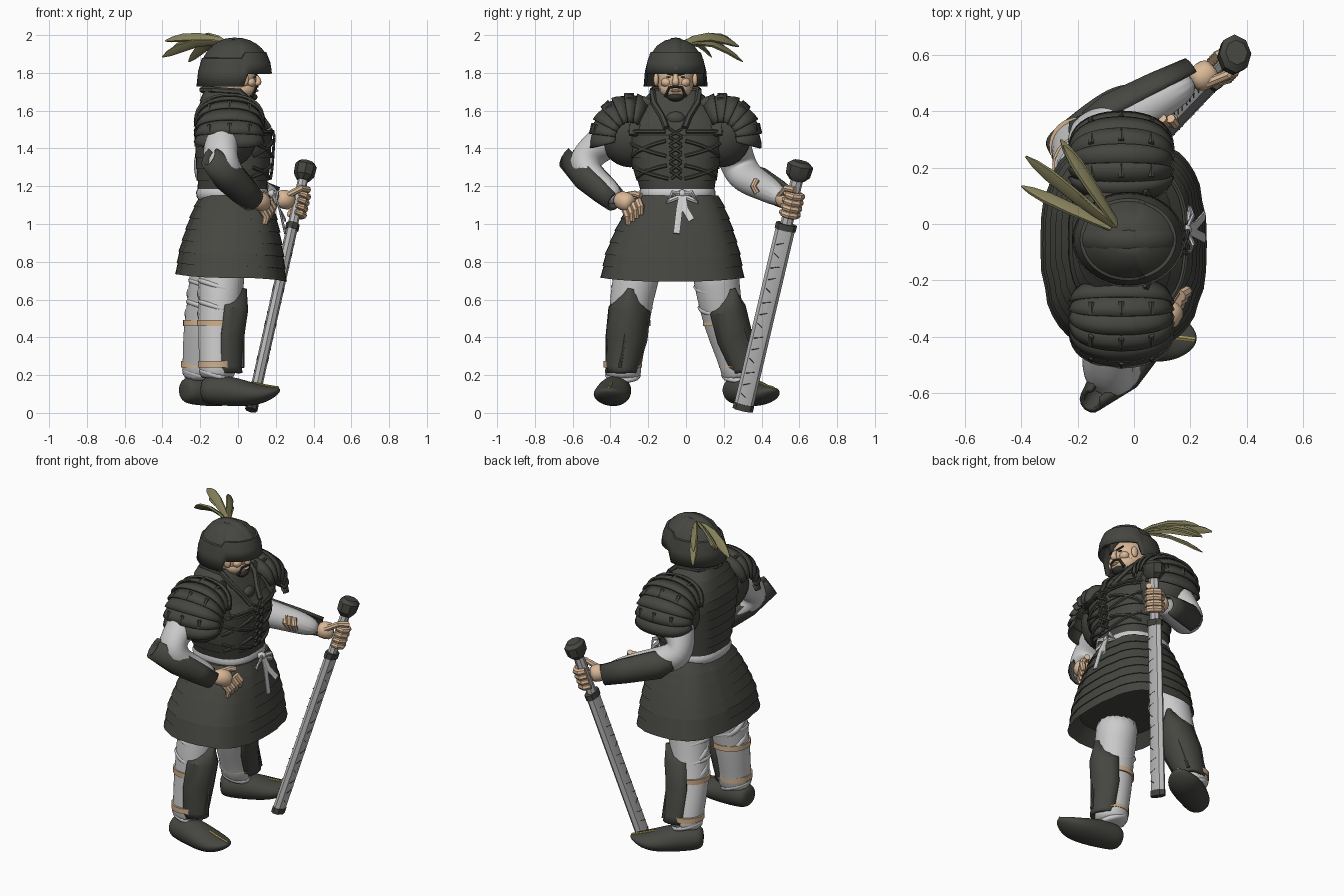
import bpy, math
from math import sin, cos, pi, radians
from mathutils import Vector as V

default_cube = bpy.data.objects.get("Cube")
if default_cube:
    bpy.data.objects.remove(default_cube)


def material(name, red, green, blue):
    mat = bpy.data.materials.new(name)
    mat.use_nodes = True
    colour = (red, green, blue, 1)
    mat.diffuse_color = colour
    shader = mat.node_tree.nodes["Principled BSDF"]
    shader.inputs["Base Color"].default_value = colour
    shader.inputs["Roughness"].default_value = .8
    return mat


ARMOUR = material("dark armour", .06, .062, .052)
CLOTH = material("pale cloth", .6, .6, .6)
WRAP = material("grey wrapping", .52, .52, .52)
SKIN = material("skin", .7, .48, .31)
TAN = material("tan strap", .64, .44, .27)
BLACK = material("black hair", .03, .03, .027)
PLUME = material("olive plume", .25, .23, .11)
GOLD = material("gold thread", .45, .36, .1)


def loft(name, rings, mat, closed=True, caps=True, subdivide=0, thickness=0, angle=35):
    """Skin a list of point rings with quads."""
    count = len(rings[0])
    verts = [tuple(p) for ring in rings for p in ring]
    faces = []
    for i in range(len(rings) - 1):
        for j in range(count if closed else count - 1):
            k = (j + 1) % count
            faces.append((i * count + j, i * count + k, (i + 1) * count + k, (i + 1) * count + j))
    if closed and caps:
        faces.append(tuple(reversed(range(count))))
        faces.append(tuple(range(len(verts) - count, len(verts))))
    mesh = bpy.data.meshes.new(name)
    mesh.from_pydata(verts, [], faces)
    mesh.materials.append(mat)
    mesh.shade_smooth()
    if not subdivide:
        mesh.set_sharp_from_angle(angle=radians(angle))
    obj = bpy.data.objects.new(name, mesh)
    bpy.context.collection.objects.link(obj)
    if thickness:
        obj.modifiers.new("Thickness", "SOLIDIFY").thickness = thickness
    if subdivide:
        obj.modifiers.new("Rounding", "SUBSURF").levels = subdivide
        obj.modifiers["Rounding"].render_levels = subdivide


def tube(name, path, radii, mat, hint=(0, 0, 1), sides=10, subdivide=0, arc=None, **options):
    """Sweep an ellipse (or an arc of it) along a path; first radius lies along the hint."""
    path = [V(p) for p in path]
    if not isinstance(radii, list):
        radii = [radii] * len(path)
    rings = []
    for i, (p, r) in enumerate(zip(path, radii)):
        a, b = r if isinstance(r, tuple) else (r, r)
        d = (path[min(i + 1, len(path) - 1)] - path[max(i - 1, 0)]).normalized()
        u = (V(hint) - d * d.dot(V(hint))).normalized()
        w = d.cross(u)
        if arc:
            turns = [radians(-arc + 2 * arc * j / sides) for j in range(sides + 1)]
        else:
            turns = [2 * pi * j / sides for j in range(sides)]
        rings.append([p + u * a * cos(t) + w * b * sin(t) for t in turns])
    loft(name, rings, mat, closed=not arc, subdivide=subdivide, **options)


def ball(name, centre, size, mat):
    bpy.ops.mesh.primitive_uv_sphere_add(segments=24, ring_count=14, radius=1, location=centre)
    obj = bpy.context.object
    obj.name, obj.scale = name, size
    obj.data.materials.append(mat)
    obj.data.shade_smooth()


def surface(profile, z, turn, grow=0, power=.75):
    """Point on a stack of (z, centre x, centre y, half x, half y) rounded sections."""
    row = profile[-1] if z > profile[0][0] else profile[0]
    for low, high in zip(profile, profile[1:]):
        if low[0] <= z <= high[0]:
            t = (z - low[0]) / (high[0] - low[0])
            row = [a + (b - a) * t for a, b in zip(low, high)]
    _, cx, cy, rx, ry = row
    c, s = cos(turn), sin(turn)
    return V((cx + math.copysign(abs(c) ** power, c) * (rx + grow),
              cy + math.copysign(abs(s) ** power, s) * (ry + grow), z))


def plated(name, profile, rows, step, groove=0, sag=0):
    """Overlapping rows of plates, each flaring at its lower edge."""
    bottom, top = profile[0][0], profile[-1][0]
    rings, count = [], 40
    for i in range(rows):
        for z, grow in ((bottom + (top - bottom) * i / rows, step),
                        (bottom + (top - bottom) * (i + 1) / rows, -step / 2)):
            ring = []
            for j in range(count):
                t = 2 * pi * j / count
                p = surface(profile, z, t, grow - (groove if j % 5 == 2 else 0))
                p.z -= sag * cos(t) * abs(cos(t)) * (top - z) / (top - bottom)
                ring.append(p)
            rings.append(ring)
    inner = [surface(profile, bottom + .08, 2 * pi * j / count, -.05) for j in range(count)]
    loft(name, [inner] + rings, ARMOUR, angle=25)


MID = -.055  # the body's centre line across y

# Trunk armour, waist sash and skirt
trunk = [(1.17, -.03, -.045, .18, .19), (1.3, -.025, MID, .195, .23), (1.49, -.025, MID, .207, .265),
         (1.52, -.045, MID, .185, .26), (1.62, -.06, MID, .15, .21), (1.71, -.07, MID, .11, .12)]
skirt = [(.715, -.037, -.072, .292, .378), (.85, -.035, -.07, .276, .355), (1, -.025, -.06, .24, .3),
         (1.1, -.02, -.05, .207, .25), (1.15, -.015, -.045, .185, .218)]
plated("trunk_armour", trunk, 9, .004)
plated("armour_skirt", skirt, 7, .004, .006, .02)
loft("waist_sash", [[surface(trunk, z, 2 * pi * j / 32, g) for j in range(32)]
                    for z, g in ((1.13, 0), (1.145, .01), (1.17, .012), (1.185, .003))], CLOTH)

# Raised chest ribs, laces and collar
for side in (-1, 1):
    for k, (start, end) in enumerate(((1.49, 1.49), (1.44, 1.36), (1.36, 1.43), (1.31, 1.25), (1.24, 1.3))):
        path = [surface(trunk, start + (end - start) * t / 6, side * (.12 + t * .17), .003) for t in range(7)]
        tube(f"chest_rib_{k}", path, .01, ARMOUR, sides=6)
    collar = [surface(trunk, z, side * t, .01) for z, t in
              ((1.51, .1), (1.57, .2), (1.64, .5), (1.7, 1), (1.71, 2), (1.71, 3.1))]
    tube("collar_edge", collar, .017, ARMOUR, sides=6)
    tube("shoulder_strap", [surface(trunk, z, side * .85, .008) for z in (1.47, 1.53, 1.59, 1.66)],
         (.012, .035), ARMOUR, hint=(1, 0, 0), sides=6)
    for k in range(6):
        z = 1.24 + k * .045
        tube("chest_lace", [surface(trunk, z, -.06 * side, .012), surface(trunk, z + .04, .06 * side, .012)],
             .008, ARMOUR, sides=6)
ball("throat_knot", (.11, MID, 1.56), (.03, .05, .035), ARMOUR)

# Sash bow with hanging ends
ball("sash_knot", (.18, -.02, 1.16), (.025, .025, .022), CLOTH)
for side, drop in ((-1, .95), (1, 1.02)):
    tube("bow_loop", [(.185, -.02, 1.16), (.21, -.02 + side * .05, 1.165), (.2, -.02 + side * .08, 1.12),
                      (.185, -.02, 1.15)], (.008, .015), CLOTH, hint=(1, 0, 0), sides=6)
    tube("sash_end", [(.19, -.02, 1.16), (.22, side * .015 - .02, 1.08), (.25, side * .04 - .01, drop)],
         (.006, .02), CLOTH, hint=(1, 0, 0), sides=6)

# Shoulder guards: fanned lames running from chest to back, with ties
for side, label in ((-1, "right"), (1, "left")):
    def guard_point(fan, sweep, grow):
        bulge = max(sin(sweep), 0) ** .45
        lift = cos(fan) * (.225 + grow) * bulge
        out = sin(fan) * (.2 + grow) * bulge
        return V((-.045 + (.172 + grow) * cos(sweep), MID + side * (.24 + out), 1.45 + lift))
    lames = 7
    for k in range(lames):
        first, last = (radians(-30 + 130 * (k + e) / lames) for e in (0, 1.12))
        rows = [[guard_point(first + (last - first) * f, pi * (.04 + .92 * j / 20), g) for j in range(21)]
                for f, g in ((0, -.008), (.6, .002), (1, .008))]
        loft(f"{label}_shoulder_lame", rows, ARMOUR, closed=False, thickness=.012 * side)
        for part in (.3, .5, .7):
            ends = [guard_point(first + (last - first) * f, pi * part, .009) for f in (.3, .95)]
            if k % 2:
                tube(f"{label}_shoulder_tie", ends, .011, ARMOUR, sides=6)
    ball(f"{label}_shoulder_padding", (-.05, MID + side * .24, 1.47), (.15, .16, .17), ARMOUR)

# Head, face and hair
ball("head", (-.02, MID, 1.77), (.118, .1, .13), SKIN)
tube("neck", [(-.05, MID, 1.62), (-.03, MID, 1.75)], .09, SKIN, hint=(1, 0, 0), sides=16)
ball("jaw", (.02, MID, 1.715), (.08, .085, .06), SKIN)
tube("nose", [(.085, MID, 1.8), (.108, MID, 1.765), (.114, MID, 1.75), (.08, MID, 1.735)],
     [.01, .016, .024, .012], SKIN, hint=(0, 1, 0), subdivide=1)
ball("chin_beard", (.058, MID, 1.672), (.045, .045, .025), BLACK)
ball("lips", (.093, MID, 1.706), (.016, .028, .008), TAN)
for side in (-1, 1):
    tube("moustache", [(.103, MID, 1.728), (.093, MID + side * .035, 1.722), (.072, MID + side * .052, 1.675)],
         [.007, .008, .011], BLACK, sides=6)
    tube("eyebrow", [(.098, MID + side * .015, 1.79), (.085, MID + side * .06, 1.803)], .006, BLACK, sides=6)
    ball("eye", (.088, MID + side * .037, 1.778), (.008, .012, .004), BLACK)
    ball("cheek", (.066, MID + side * .048, 1.75), (.028, .03, .025), SKIN)
    ball("ear", (.035, MID + side * .103, 1.765), (.022, .014, .035), SKIN)


# Helmet: dome with an open front, flared band and crest
def helmet_point(turn, t, grow=0):
    lowest = 1.795 if abs(turn) < radians(68) else 1.728
    z = lowest + (1.97 + grow - lowest) * cos(t * pi / 2)
    r = sin(t * pi / 2) ** .9 + grow
    return V((-.02 + .186 * r * cos(turn), MID + .156 * r * sin(turn), z))


turns = [radians(-180 + 7.5 * j) for j in range(48)]
levels = [(.02, 0), (.2, 0), (.4, 0), (.6, 0), (.64, .02), (.8, .01), (1, .01)]
loft("helmet", [[helmet_point(a, t, g) for a in turns] for t, g in levels], ARMOUR, caps=False, thickness=.012)
crest = [helmet_point(0, t / 8, .005) for t in range(8, 0, -1)]
crest += [helmet_point(pi, t / 8, .005) for t in range(0, 8)]
tube("helmet_crest", crest, (.034, .012), ARMOUR, hint=(0, 1, 0), sides=8)

# Plume feathers, tilted so their blades show from the side and from above
root = V((-.045, -.03, 1.95))
for x, y, z, lift, lean in ((-.26, .3, 1.86, .05, .6), (-.385, .24, 1.97, .03, -.7), (-.4, .135, 1.885, .04, .7),
                            (-.34, .2, 1.94, .04, -.9), (-.25, .28, 1.94, .045, .9)):
    tip = V((x, y, z))
    path = [root.lerp(tip, t) + V((0, 0, lift * sin(pi * t))) for t in (0, .25, .5, .75, .9, 1)]
    tube("feather", path, [(.006, .012), (.01, .022), (.011, .029), (.011, .03), (.009, .02), (.002, .005)],
         PLUME, hint=(lean, lean, 1), sides=6)

# Legs: trousers, straps, greaves and boots
right_leg = [(-.08, -.23, .85), (-.09, -.275, .68), (-.095, -.295, .55), (-.11, -.31, .4), (-.11, -.335, .24), (-.11, -.335, .17)]
left_leg = [(-.12, .14, .85), (-.14, .165, .68), (-.16, .185, .55), (-.19, .225, .4), (-.2, .28, .24), (-.2, .29, .17)]
for label, path, facing, heading, foot in (("right", right_leg, (1, -.12, 0), (1, -.12, 0), (0, -.385)),
                                           ("left", left_leg, (.75, .66, 0), (.85, .55, 0), (-.125, .345))):
    path, ahead, toward = [V(p) for p in path], V(facing).normalized(), V(heading).normalized()
    tube(f"{label}_trouser", path, [.135, .122, .115, .107, .093, .108], CLOTH, hint=facing, sides=16, subdivide=1)
    for k, (a, t, r) in enumerate(((1, .1, .128), (1, .55, .126), (1, .95, .123), (2, .3, .118), (4, .6, .1))):
        p = path[a].lerp(path[a + 1], t) - ahead * .008
        slope = V((.008, .02 * (k % 2), .024))
        tube(f"{label}_fold_{k}", [p - slope, p, p + slope], [r - .02, r + .006, r - .02],
             CLOTH, hint=facing, sides=16, subdivide=1)
    for a, t, r in ((2, .5, .116), (4, -.25, .102)):
        p = path[a].lerp(path[a + 1], t)
        tube(f"{label}_leg_strap", [p - V((0, 0, .016)), p + V((0, 0, .016))], r, TAN, hint=facing, sides=24)
    shin = [path[1].lerp(path[2], .15), path[2], path[3], path[4], path[4].lerp(path[5], .4)]
    tube(f"{label}_greave", [p + ahead * .008 for p in shin],
         [(.13, .03), (.142, .115), (.135, .115), (.122, .09), (.128, .085)], ARMOUR, hint=facing,
         sides=8, arc=78, thickness=.02, angle=30)
    tube(f"{label}_greave_ridge", [p + ahead * .135 for p in shin[1:4]], .01, ARMOUR, sides=6, hint=facing)
    base = V((foot[0], foot[1], 0))
    shape = [(-.2, .12, .05, .05), (-.17, .12, .075, .08), (-.08, .12, .085, .09), (.02, .105, .075, .1),
             (.12, .095, .055, .1), (.19, .11, .03, .065), (.225, .125, .01, .02)]
    tube(f"{label}_boot", [base + toward * s + V((0, 0, z)) for s, z, a, b in shape],
         [(a, b) for s, z, a, b in shape], ARMOUR, sides=12, subdivide=2)
    tube(f"{label}_boot_seam", [base + toward * s + V((0, 0, z)) for s, z in ((.08, .158), (.15, .143), (.218, .132))],
         .008, GOLD, sides=6)

# Sheathed sword planted on the ground
tip, butt = V((.07, .3, .015)), V((.365, .61, 1.33))
axis = (butt - tip).normalized()
across = (V((0, 1, 0)) - axis * axis.y).normalized()
outward = across.cross(axis)


def sword(name, start, end, size, mat):
    tube(name, [tip.lerp(butt, start), tip.lerp(butt, end)], size, mat, hint=across, sides=8)


sword("sheath", .01, .74, (.052, .03), WRAP)
sword("sheath_tip", 0, .025, (.055, .033), ARMOUR)
sword("sheath_mouth", .725, .75, (.057, .036), ARMOUR)
sword("sword_grip", .74, .95, (.033, .027), WRAP)
tube("sword_pommel", [tip.lerp(butt, t) for t in (.925, .945, .985, 1)],
     [(.04, .035), (.066, .055), (.07, .058), (.045, .04)], ARMOUR, hint=across, sides=8)
for k in range(14):
    for face in (-1, 1):
        p = tip.lerp(butt, .06 + k * .047) + outward * face * .029
        slant = axis * (.008 if k % 3 else -.01)
        tube("wrapping_line", [p - across * .03 - slant, p + across * (.008 * (k % 3)) + slant],
             .0022, ARMOUR, sides=4)

# Arms: sleeves and bracers
right_arm = [(-.06, -.32, 1.52), (-.09, -.45, 1.42), (-.1, -.57, 1.32), (-.01, -.46, 1.21), (.09, -.36, 1.13)]
left_arm = [(-.08, .23, 1.48), (-.14, .26, 1.36), (-.18, .3, 1.25), (.04, .41, 1.2), (.22, .515, 1.13)]
for label, joints, guard, start, arc in (("right", right_arm, (-.5, -.6, -.3), -.22, 140),
                                         ("left", left_arm, (-.5, .8, .1), .1, 80)):
    joints = [V(p) for p in joints]
    tube(f"{label}_sleeve", joints, [.1, .1, .1, .075, .058], CLOTH, hint=guard, sides=14, subdivide=2)
    elbow, wrist = joints[2], joints[4]
    tube(f"{label}_bracer", [elbow.lerp(wrist, t) + V(guard) * .02 for t in (start, .3, .7, 1)],
         [(.07, .045), (.088, .088), (.078, .078), (.065, .065)], ARMOUR, hint=guard, sides=10,
         arc=arc, thickness=.018)
for k in range(3):
    tube("left_bracer_knot", [(.07 + .03 * k, .375, 1.235), (.085 + .03 * k, .355, 1.2), (.1 + .02 * k, .375, 1.165)],
         .017, SKIN, hint=(0, 1, 0), sides=8)

# Left hand gripping the sword
grip = tip.lerp(butt, .835)
tube("left_palm", [(.2, .5, 1.14), (.25, .525, 1.13), grip - outward * .03], [.045, .058, .05], SKIN, subdivide=1)
for k in range(4):
    centre = grip + axis * (.034 * k - .06)
    curl = [centre + (across * cos(t) + outward * sin(t)) * .043 for t in (-.9, 0, .8, 1.6, 2.4, 3.2)]
    tube("left_finger", curl, [.019, .021, .021, .02, .018, .013], SKIN, hint=axis, sides=8)
tube("left_thumb", [(.26, .5, 1.15), grip + axis * .07 - across * .045, grip + axis * .08 + outward * .04], .018, SKIN, sides=8)

# Right hand resting on the hip
tube("right_palm", [(.08, -.37, 1.14), (.12, -.325, 1.12), (.15, -.28, 1.1)], [.045, .058, .048], SKIN, subdivide=1)
for k in range(4):
    start = V((.165 - .012 * k, -.255 - .022 * k, 1.125 - .017 * k))
    tube("right_finger", [start, start + V((.022, .015, -.035)), start + V((.012, .015, -.075))],
         [.021, .02, .015], SKIN, hint=(0, 1, 0), sides=8)
tube("right_thumb", [(.09, -.33, 1.15), (.13, -.27, 1.16), (.15, -.24, 1.15)], .017, SKIN, sides=8)
